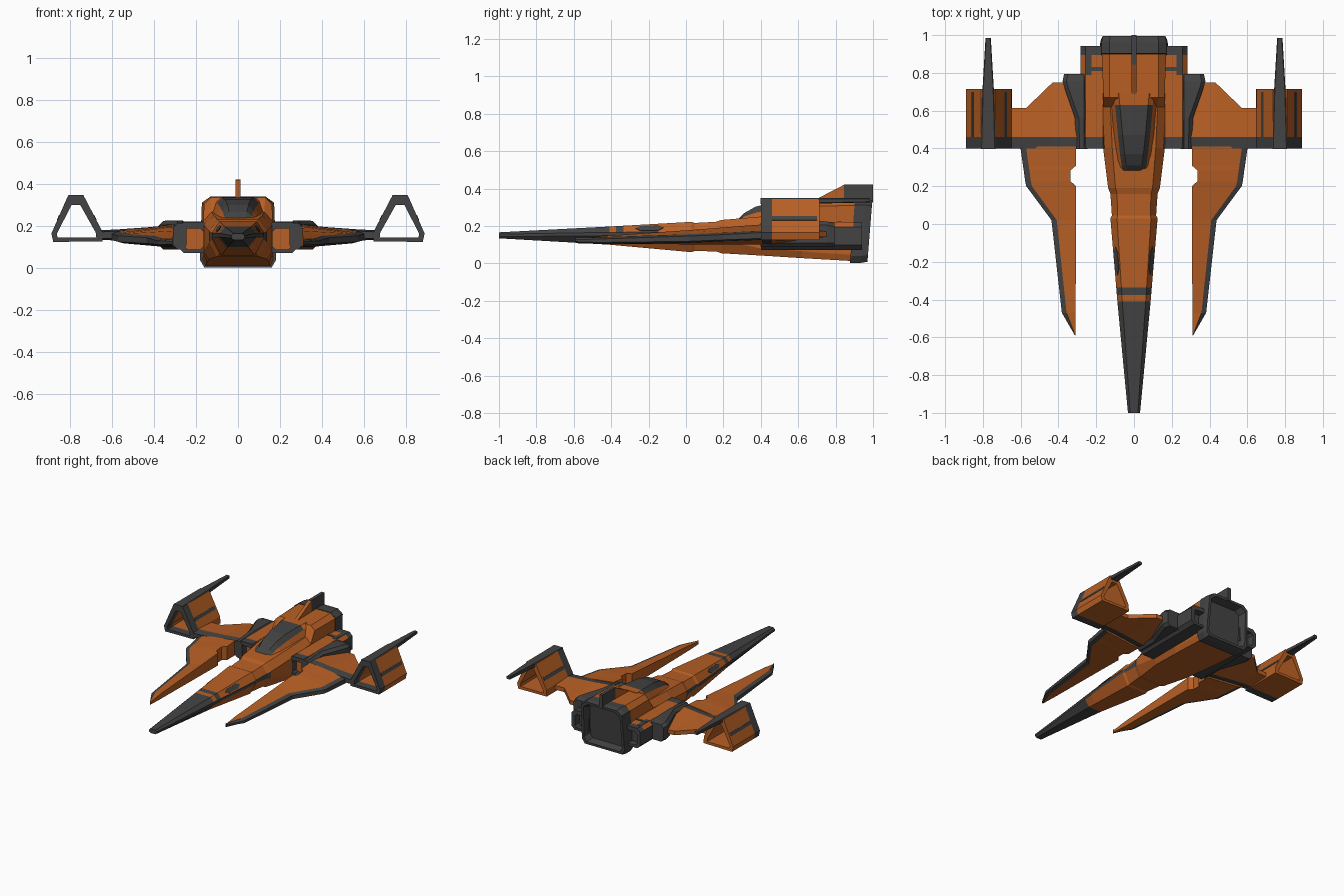
import bpy, bmesh
from mathutils import Vector

if "Cube" in bpy.data.objects:
    bpy.data.objects.remove(bpy.data.objects["Cube"])


def material(name, rgb):
    m = bpy.data.materials.new(name)
    m.diffuse_color = (*rgb, 1)
    m.use_nodes = True
    m.node_tree.nodes["Principled BSDF"].inputs["Base Color"].default_value = m.diffuse_color
    return m


MATS = [material("burnt_orange", (0.48, 0.115, 0.018)),
        material("charcoal", (0.056, 0.056, 0.056))]
ORANGE, DARK = 0, 1


def loft(name, rings, rule, closed=False, mirror=False):
    """Skin matching rings; rule(j, centre, normal) picks the colour (j = side, -1 = cap)."""
    bm = bmesh.new()
    vs = [[bm.verts.new(p) for p in r] for r in rings]
    n, side = len(rings[0]), {}
    pairs = list(zip(vs, vs[1:])) + ([(vs[-1], vs[0])] if closed else [])
    for a, b in pairs:
        for j in range(n):
            k = (j + 1) % n
            side[bm.faces.new((a[j], a[k], b[k], b[j]))] = j
    if not closed:
        for r in (vs[0], vs[-1]):
            side[bm.faces.new(r)] = -1
    bmesh.ops.recalc_face_normals(bm, faces=bm.faces[:])
    for f in bm.faces:
        f.material_index = rule(side[f], f.calc_center_median(), f.normal)
    me = bpy.data.meshes.new(name)
    bm.to_mesh(me)
    bm.free()
    for m in MATS:
        me.materials.append(m)
    ob = bpy.data.objects.new(name, me)
    bpy.context.collection.objects.link(ob)
    if mirror:
        ob.modifiers.new("mirror", 'MIRROR').use_mirror_merge = False
    return ob


def plate(name, pts, push, color, mirror=True):
    """Thin panel: polygon pushed out along a vector."""
    push = Vector(push)
    top = [Vector(p) + push for p in pts]
    low = [Vector(p) - push for p in pts]
    return loft(name, [low, top], lambda j, c, n: color, mirror=mirror)


def box_ring(y, x0, x1, z0, z1, c):
    """Rectangle with cut corners, facing along y."""
    return [(x, y, z) for x, z in (
        (x0 + c, z0), (x1 - c, z0), (x1, z0 + c), (x1, z1 - c),
        (x1 - c, z1), (x0 + c, z1), (x0, z1 - c), (x0, z0 + c))]


# Fuselage stations: y, top half width, top z, side half width, side z high, low, bottom half width, bottom z
ST = [(-1.0, .02, .166, .032, .156, .143, .02, .134),
      (-.41, .062, .197, .088, .166, .148, .05, .100),
      (.03, .09, .222, .125, .168, .145, .08, .060),
      (.045, .086, .216, .117, .168, .143, .077, .066),
      (.16, .09, .222, .125, .172, .135, .09, .064),
      (.19, .098, .232, .137, .176, .125, .10, .054),
      (.4, .115, .25, .163, .205, .08, .138, .042),
      (.62, .125, .268, .165, .225, .065, .148, .028),
      (.67, .13, .336, .162, .305, .06, .15, .025),
      (.90, .13, .34, .17, .31, .045, .155, .012)]


def station(y):
    for a, b in zip(ST, ST[1:]):
        if a[0] <= y <= b[0]:
            t = (y - a[0]) / (b[0] - a[0])
            return [p + (q - p) * t for p, q in zip(a, b)]


def hull_ring(s):
    y, tw, tz, sw, zu, zl, bw, bz = s
    half = [(tw, tz), (sw, zu), (sw, zl), (bw, bz)]
    return [(x, y, z) for x, z in half + [(-x, z) for x, z in reversed(half)]]


def hull_rule(j, c, n):
    if c.y < -.41 or (-.375 < c.y < -.335 and j in (0, 6, 7)):
        return DARK
    return DARK if j in (1, 5) and c.y < .18 else ORANGE


ys = sorted([s[0] for s in ST] + [-.375, -.335])
loft("fuselage", [hull_ring(station(y)) for y in ys], hull_rule)

# Hatches on the nose flanks
def flank(y, t):
    s = station(y)
    return Vector((s[1] + (s[3] - s[1]) * t, y, s[2] + (s[4] - s[2]) * t))


plate("nose_hatch", [flank(y, t) for y, t in (
    (-.27, .5), (-.24, .2), (-.15, .2), (-.12, .5), (-.15, .85), (-.24, .85))],
    (.003, 0, .002), DARK)

# Main exhaust: outer shell turning into a recessed opening, raked at the back
def nozzle_ring(y, g):
    pts = [(.13, .342), (.172, .312), (.182, .04), (.16, .003)]
    pts = [(x * (1 - g * 5.5), .17 + (z - .17) * (1 - g * 5.5)) for x, z in pts]
    return [(x, y + (z - .17) * .08, z)
            for x, z in pts + [(-x, z) for x, z in reversed(pts)]]


loft("main_exhaust", [nozzle_ring(*r) for r in (
    (.89, 0), (.95, 0), (.983, .006), (.983, .025), (.93, .04))], lambda j, c, n: DARK)

# Canopy: orange frame with dark glazing
CAN = [(.275, .03, .232, .06, .230, .085, .220), (.31, .042, .268, .066, .25, .093, .225),
       (.37, .05, .302, .074, .27, .102, .23), (.47, .06, .327, .085, .29, .114, .24),
       (.63, .075, .337, .10, .312, .128, .25), (.69, .08, .339, .105, .325, .13, .26)]
rings = []
for y, tw, tz, mw, mz, bw, bz in CAN:
    half = [(tw, tz), (mw, mz), (bw, bz)]
    rings.append([(x, y, z) for x, z in half + [(-x, z) for x, z in reversed(half)]])
loft("canopy", rings, lambda j, c, n: DARK if j in (0, 4, 5) and c.y < .63 else ORANGE)

# Tail fin
for name, prof, color in (
        ("fin_front", [(.68, .335), (.845, .42), (.845, .33)], ORANGE),
        ("fin_rear", [(.845, .325), (.845, .423), (1.0, .423), (1.0, .325)], DARK)):
    plate(name, [(0, y, z) for y, z in prof], (.0125, 0, 0), color, mirror=False)

# Side engines with recessed intake and outlet
def engine_rule(j, c, n):
    if (j == -1 and c.y < .5) or (c.y < .45 and c.y > .401 and .2 < c.x < .26 and c.z < .19 and c.z > .1):
        return ORANGE
    return ORANGE if n.z > .3 and .46 < c.y < .89 else DARK


outer, inner = (.14, .283, .072, .22, .025), (.165, .255, .09, .19, .015)
loft("side_engine", [box_ring(y, *r) for y, r in (
    (.45, inner), (.4, inner), (.4, outer), (.46, outer), (.895, outer),
    (.942, outer), (.942, inner), (.89, inner))], engine_rule, mirror=True)
plate("engine_vent", [(.165, .81, .22), (.25, .81, .22), (.25, .832, .22), (.165, .832, .22)],
      (0, 0, .003), DARK)
plate("engine_side_trim", [(.225, .79, .22), (.258, .79, .22), (.258, .9, .22), (.225, .9, .22)],
      (0, 0, .002), DARK)

# Dark shoulder housings outside the engines
loft("shoulder_housing", [box_ring(y, .245, x, .09, z, .02) for y, x, z in (
    (.398, .308, .215), (.56, .312, .228), (.72, .368, .226), (.755, .378, .224), (.795, .37, .215))],
    lambda j, c, n: DARK, mirror=True)

# Main wings with dark leading edge
rings = []
for x, yb, zb, zt in ((.26, .75, .098, .212), (.43, .75, .118, .195),
                      (.57, .615, .132, .185), (.67, .615, .135, .18)):
    m = (zb + zt) / 2
    rings.append([(x, .4, zb + .008), (x, .4, zt - .008), (x, .46, zt),
                  (x, yb, m + .015), (x, yb, m - .015), (x, .46, zb)])
loft("wing", rings, lambda j, c, n: DARK if c.y < .47 else ORANGE, mirror=True)

# Forward prongs with dark outer edge and a notch inside
rings = []
for y, xi, xo, e, zb, zt, ob, ot in (
        (-.59, .309, .313, .002, .115, .128, .116, .127),
        (-.47, .309, .382, .025, .106, .144, .112, .130),
        (.02, .307, .437, .028, .102, .178, .118, .146),
        (.2, .306, .57, .03, .100, .192, .126, .154),
        (.225, .335, .576, .03, .100, .194, .127, .155),
        (.285, .335, .584, .03, .100, .199, .129, .158),
        (.31, .306, .588, .03, .100, .201, .130, .160),
        (.41, .306, .602, .03, .100, .208, .134, .165)):
    rings.append([(xi, y, zb), (xi, y, zt), (xo - e, y, ot + .01),
                  (xo, y, ot), (xo, y, ob), (xo - e, y, ob - .008)])
loft("forward_prong", rings, lambda j, c, n: DARK if j in (2, 3, 4) else ORANGE, mirror=True)

# Wingtip frames: hollow trapezoid tubes with dark front
out = [(.645, .128), (.88, .125), (.889, .165), (.81, .345), (.735, .345), (.648, .178)]
inn = [(.675, .146), (.86, .146), (.863, .165), (.792, .302), (.752, .302), (.678, .17)]
loft("wingtip_frame", [[(x, y, z) for x, z in p] for p, y in (
    (out, .4), (out, .46), (out, .715), (inn, .715), (inn, .46), (inn, .4))],
    lambda j, c, n: DARK if c.y < .45 else ORANGE, closed=True, mirror=True)

# Dark stripes on the sloping frame sides
def slope(a, b, y, z):
    t = (z - a[1]) / (b[1] - a[1])
    return (a[0] + (b[0] - a[0]) * t, y, z)


for name, a, b, s in (("outer_stripe", out[2], out[3], 1), ("inner_stripe", out[5], out[4], -1)):
    plate(name, [slope(a, b, y, z) for y, z in (
        (.46, .23), (.7, .23), (.7, .252), (.46, .252))], (s * .002, 0, .001), DARK)

# Long tapering blades on top of the frames
loft("wingtip_blade", [box_ring(y, .772 - w, .772 + w, z, .349, .004) for y, w, z in (
    (.398, .039, .318), (.715, .03, .32), (.985, .014, .326))],
    lambda j, c, n: DARK, mirror=True)
